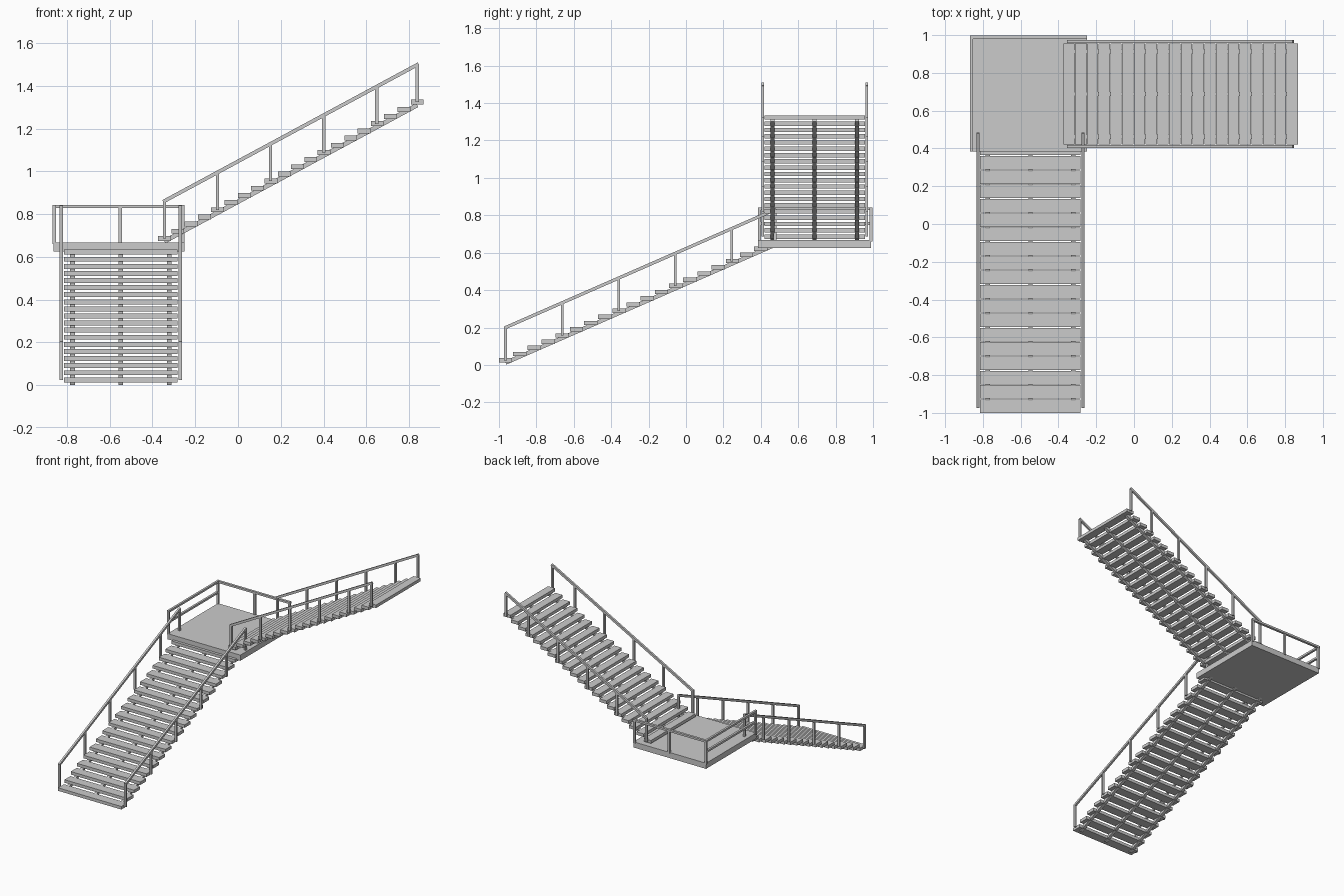
import bpy
import bmesh
import math
from mathutils import Vector, Matrix

if "Cube" in bpy.data.objects:
    bpy.data.objects.remove(bpy.data.objects["Cube"])


def box(bm, lo, hi):
    lo, hi = Vector(lo), Vector(hi)
    m = Matrix.Translation((lo + hi) / 2) @ Matrix.Diagonal((*(hi - lo), 1))
    bmesh.ops.create_cube(bm, size=1, matrix=m)


def slope_bar(bm, u0, z0, u1, z1, v, width, height):
    """Square bar centred on a sloping line in the local u-z plane."""
    d = Vector((u1 - u0, 0, z1 - z0))
    m = (Matrix.Translation(((u0 + u1) / 2, v, (z0 + z1) / 2))
         @ Matrix.Rotation(-math.atan2(d.z, d.x), 4, 'Y')
         @ Matrix.Diagonal((d.length, width, height, 1)))
    bmesh.ops.create_cube(bm, size=1, matrix=m)


def finish(bm, name, matrix=Matrix()):
    bmesh.ops.transform(bm, matrix=matrix, verts=bm.verts)
    mesh = bpy.data.meshes.new(name)
    bm.to_mesh(mesh)
    bm.free()
    bpy.context.collection.objects.link(bpy.data.objects.new(name, mesh))


STEPS = 20
BAR = 0.015


def flight(name, run, z0, z1, depth, width, gap, matrix):
    """Flight climbing along local +u from u = 0, centred across v = 0."""
    rise = (z1 - z0) / run

    # treads
    bm = bmesh.new()
    for i in range(STEPS):
        t = i / (STEPS - 1)
        u, z = run * t, z0 + (z1 - z0) * t
        box(bm, (u - depth / 2, -width / 2, z - 0.0115), (u + depth / 2, width / 2, z + 0.0115))
    finish(bm, name + "_treads", matrix)

    # three sloping beams under the treads
    bm = bmesh.new()
    for v in (-0.226, 0, 0.226):
        slope_bar(bm, 0, z0 - 0.0135, run, z1 - 0.0135, v, 0.022, 0.021)
    finish(bm, name + "_stringers", matrix)

    # handrails: five equal post spacings, the last one shortened
    for side, v in (("left", gap), ("right", -gap)):
        bm = bmesh.new()
        for i in range(6):
            u = min(i * run * 0.21, run)
            z = z0 + rise * u
            box(bm, (u - BAR / 2, v - BAR / 2, z), (u + BAR / 2, v + BAR / 2, z + 0.178))
        slope_bar(bm, -0.006, z0 + 0.175 - 0.006 * rise, run + 0.006,
                  z1 + 0.175 + 0.006 * rise, v, BAR, 0.017)
        finish(bm, f"{name}_{side}_railing", matrix)


# lower flight climbs along +y, upper flight along +x
flight("lower_flight", 1.44, 0.025, 0.655, 0.071, 0.532, 0.278,
       Matrix.Translation((-0.548, -0.9645, 0)) @ Matrix.Rotation(math.pi / 2, 4, 'Z'))
flight("upper_flight", 1.182, 0.686, 1.323, 0.06, 0.536, 0.278,
       Matrix.Translation((-0.344, 0.688, 0)))

# landing slab
bm = bmesh.new()
box(bm, (-0.862, 0.385, 0.625), (-0.25, 0.99, 0.668))
finish(bm, "landing")

# back landing railing with a middle post
bm = bmesh.new()
for x in (-0.86, -0.55, -0.258):
    box(bm, (x - 0.008, 0.98, 0.66), (x + 0.008, 0.996, 0.835))
box(bm, (-0.868, 0.98, 0.828), (-0.25, 0.998, 0.843))
finish(bm, "landing_back_railing")

# left landing railing with a middle rail
bm = bmesh.new()
for y in (0.393, 0.988):
    box(bm, (-0.868, y - 0.008, 0.66), (-0.852, y + 0.008, 0.835))
for z in (0.748, 0.828):
    box(bm, (-0.868, 0.385, z), (-0.852, 0.996, z + 0.015))
finish(bm, "landing_left_railing")
